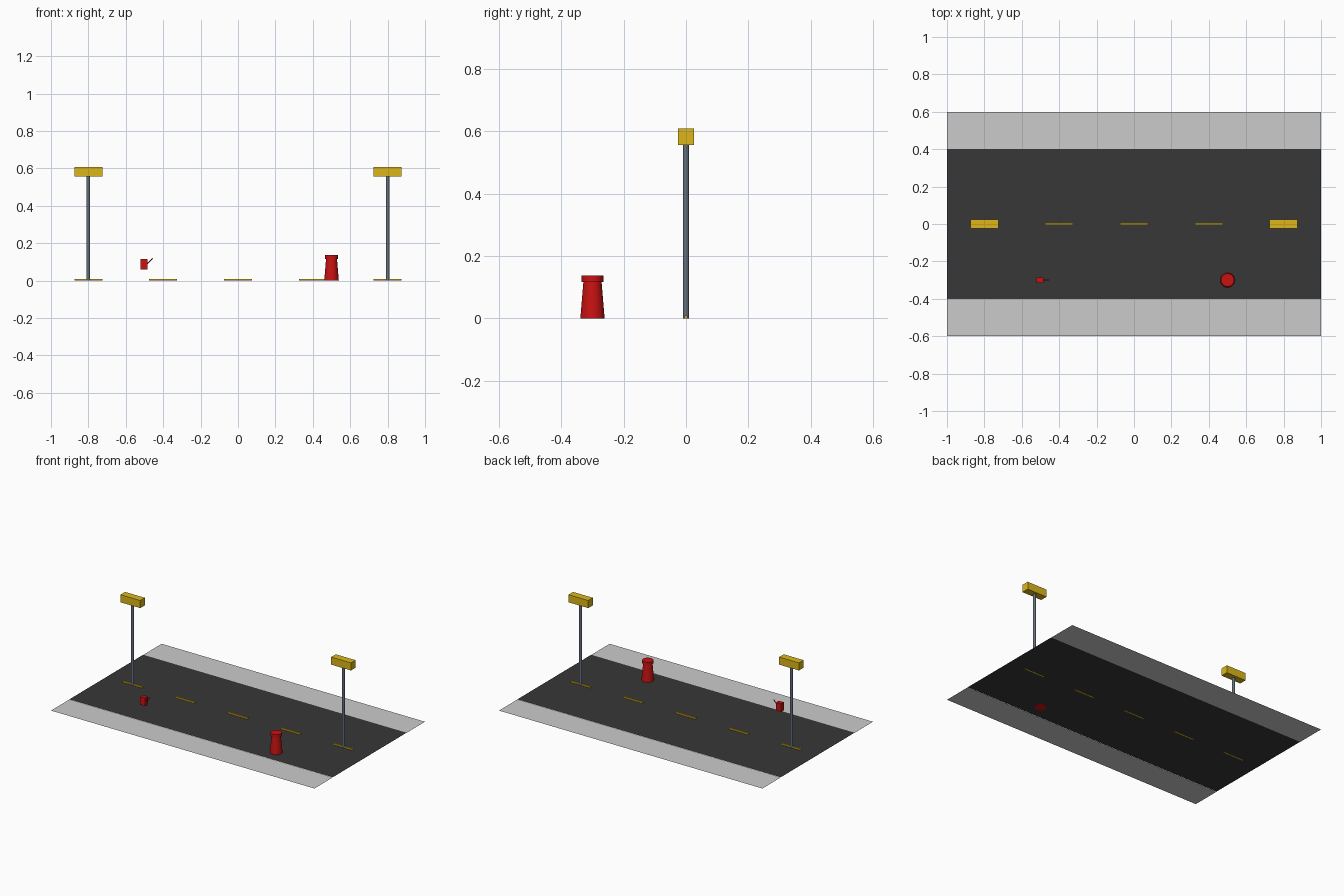
import bpy, bmesh, math
from mathutils import Vector

if "Cube" in bpy.data.objects:
    bpy.data.objects.remove(bpy.data.objects["Cube"])


def material(name, rgb):
    m = bpy.data.materials.new(name)
    m.diffuse_color = (*rgb, 1)
    m.use_nodes = True
    m.node_tree.nodes["Principled BSDF"].inputs["Base Color"].default_value = m.diffuse_color
    return m


ASPHALT = material("asphalt", (0.038, 0.038, 0.038))
YELLOW = material("yellow", (0.72, 0.47, 0.01))
RED = material("red", (0.58, 0.006, 0.006))
STEEL = material("steel", (0.13, 0.16, 0.2))


def finish(name, bm, mat):
    bmesh.ops.recalc_face_normals(bm, faces=bm.faces)
    mesh = bpy.data.meshes.new(name)
    bm.to_mesh(mesh)
    bm.free()
    ob = bpy.data.objects.new(name, mesh)
    bpy.context.collection.objects.link(ob)
    if mat:
        mesh.materials.append(mat)
    return ob


def box(name, center, size, mat=None):
    bm = bmesh.new()
    bmesh.ops.create_cube(bm, size=1)
    bmesh.ops.scale(bm, vec=size, verts=bm.verts)
    bmesh.ops.translate(bm, vec=center, verts=bm.verts)
    return finish(name, bm, mat)


def strip(name, y0, y1, z, mat=None):
    bm = bmesh.new()
    bm.faces.new([bm.verts.new((x, y, z))
                  for x, y in ((-1, y0), (1, y0), (1, y1), (-1, y1))])
    return finish(name, bm, mat)


def rod(name, start, end, r1, r2, mat, sides=32):
    a, b = Vector(start), Vector(end)
    bm = bmesh.new()
    bmesh.ops.create_cone(bm, cap_ends=True, segments=sides,
                          radius1=r1, radius2=r2, depth=(b - a).length)
    ob = finish(name, bm, mat)
    ob.location = (a + b) / 2
    ob.rotation_euler = (b - a).to_track_quat('Z', 'Y').to_euler()
    bpy.ops.object.select_all(action='DESELECT')
    ob.select_set(True)
    bpy.context.view_layer.objects.active = ob
    bpy.ops.object.shade_smooth_by_angle(angle=math.radians(30))
    return ob


# Road and the pavements beside it
strip("road", -0.4, 0.4, 0.001, ASPHALT)
strip("pavement_front", -0.6, -0.4, 0)
strip("pavement_back", 0.4, 0.6, 0)

# Dashed centre line
for i in range(5):
    box(f"lane_dash_{i + 1}", (-0.8 + 0.4 * i, 0, 0.005), (0.15, 0.01, 0.01), YELLOW)

# Street lights
for side, x in (("left", -0.8), ("right", 0.8)):
    rod(f"light_post_{side}", (x, 0, 0), (x, 0, 0.56), 0.0095, 0.0095, STEEL)
    box(f"light_head_{side}", (x, 0, 0.583), (0.15, 0.05, 0.052), YELLOW)

# Hydrant
rod("hydrant_body", (0.5, -0.3, 0), (0.5, -0.3, 0.12), 0.039, 0.029, RED)
rod("hydrant_cap", (0.5, -0.3, 0.117), (0.5, -0.3, 0.137), 0.035, 0.035, RED)

# Small mailbox with its raised flag arm
box("mailbox", (-0.503, -0.3, 0.087), (0.038, 0.03, 0.056), RED)
rod("mailbox_flag", (-0.493, -0.3, 0.083), (-0.456, -0.3, 0.12), 0.003, 0.003, RED, 12)
